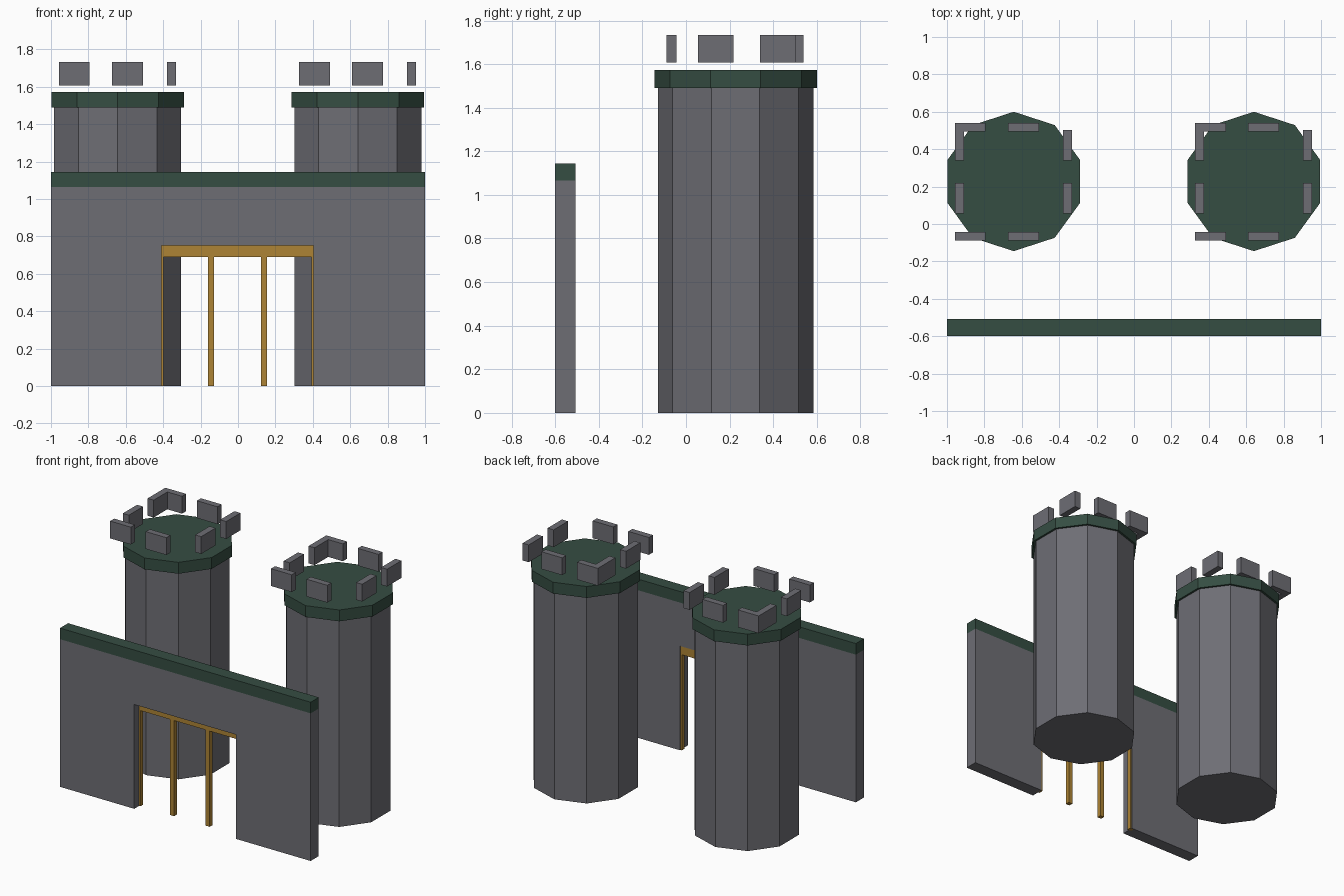
import bpy, bmesh, math
from mathutils import Matrix

if "Cube" in bpy.data.objects:
    bpy.data.objects.remove(bpy.data.objects["Cube"])


def material(name, rgb):
    m = bpy.data.materials.new(name)
    m.diffuse_color = (*rgb, 1)
    m.use_nodes = True
    m.node_tree.nodes["Principled BSDF"].inputs["Base Color"].default_value = m.diffuse_color
    return m


STONE = material("grey stone", (0.155, 0.155, 0.175))
GREEN = material("dark green trim", (0.036, 0.075, 0.055))
WOOD = material("golden wood", (0.42, 0.23, 0.035))


def finish(bm, name, mat):
    bmesh.ops.recalc_face_normals(bm, faces=bm.faces)
    me = bpy.data.meshes.new(name)
    bm.to_mesh(me)
    bm.free()
    me.materials.append(mat)
    ob = bpy.data.objects.new(name, me)
    bpy.context.collection.objects.link(ob)
    return ob


def boxes(name, mat, specs):
    """One object from boxes given as (x0, x1, y0, y1, z0, z1)."""
    bm = bmesh.new()
    for x0, x1, y0, y1, z0, z1 in specs:
        mtx = Matrix.Translation(((x0 + x1) / 2, (y0 + y1) / 2, (z0 + z1) / 2))
        bmesh.ops.create_cube(bm, size=1, matrix=mtx @ Matrix.Diagonal((x1 - x0, y1 - y0, z1 - z0, 1)))
    return finish(bm, name, mat)


def decagon(name, mat, x, y, r, z0, z1):
    bm = bmesh.new()
    mtx = Matrix.Translation((x, y, (z0 + z1) / 2)) @ Matrix.Rotation(math.pi / 2, 4, 'Z')
    # explicit ring keeps a corner pointing along +y and -y
    rings = []
    for z in (z0, z1):
        rings.append([bm.verts.new((x + r * math.sin(i * math.tau / 10),
                                    y + r * math.cos(i * math.tau / 10), z)) for i in range(10)])
    low, high = rings
    bm.faces.new(low)
    bm.faces.new(high)
    for i in range(10):
        j = (i + 1) % 10
        bm.faces.new((low[i], low[j], high[j], high[i]))
    return finish(bm, name, mat)


# Front wall with gate opening, extruded from its outline
Y0, Y1 = -0.6, -0.508
bm = bmesh.new()
outline = [(-1, 0), (-0.408, 0), (-0.408, 0.752), (0.405, 0.752),
           (0.405, 0), (1, 0), (1, 1.065), (-1, 1.065)]
face = bm.faces.new([bm.verts.new((x, Y0, z)) for x, z in outline])
new = bmesh.ops.extrude_face_region(bm, geom=[face])["geom"]
bmesh.ops.translate(bm, vec=(0, Y1 - Y0, 0),
                    verts=[v for v in new if isinstance(v, bmesh.types.BMVert)])
finish(bm, "front_wall", STONE)
boxes("wall_top_trim", GREEN, [(-1, 1, Y0, Y1, 1.065, 1.145)])

# Gate: lintel beam and four posts, recessed in the opening
G0, G1 = -0.545, -0.513
boxes("gate_beam", WOOD, [(-0.42, 0.42, G0, G1, 0.69, 0.755)])
boxes("gate_posts", WOOD, [(x - 0.016, x + 0.016, G0, G1, 0, 0.69)
                           for x in (-0.413, -0.145, 0.14, 0.409)])

# Two towers, each with shaft, cap and eight floating battlements
CY = 0.2275
for side, cx in (("left", -0.643), ("right", 0.641)):
    decagon(side + "_tower_shaft", STONE, cx, CY, 0.357, 0, 1.49)
    decagon(side + "_tower_cap", GREEN, cx, CY, 0.3725, 1.49, 1.572)
    specs = []
    for y in (-0.089, 0.494):                      # front and back rows
        for dx in (-0.315, -0.031):
            specs.append((cx + dx, cx + dx + 0.165, y, y + 0.046, 1.608, 1.733))
    for dx in (-0.315, 0.263):                     # left and right rows
        for y in (0.055, 0.339):
            specs.append((cx + dx, cx + dx + 0.048, y, y + 0.163, 1.608, 1.733))
    boxes(side + "_tower_battlements", STONE, specs)
